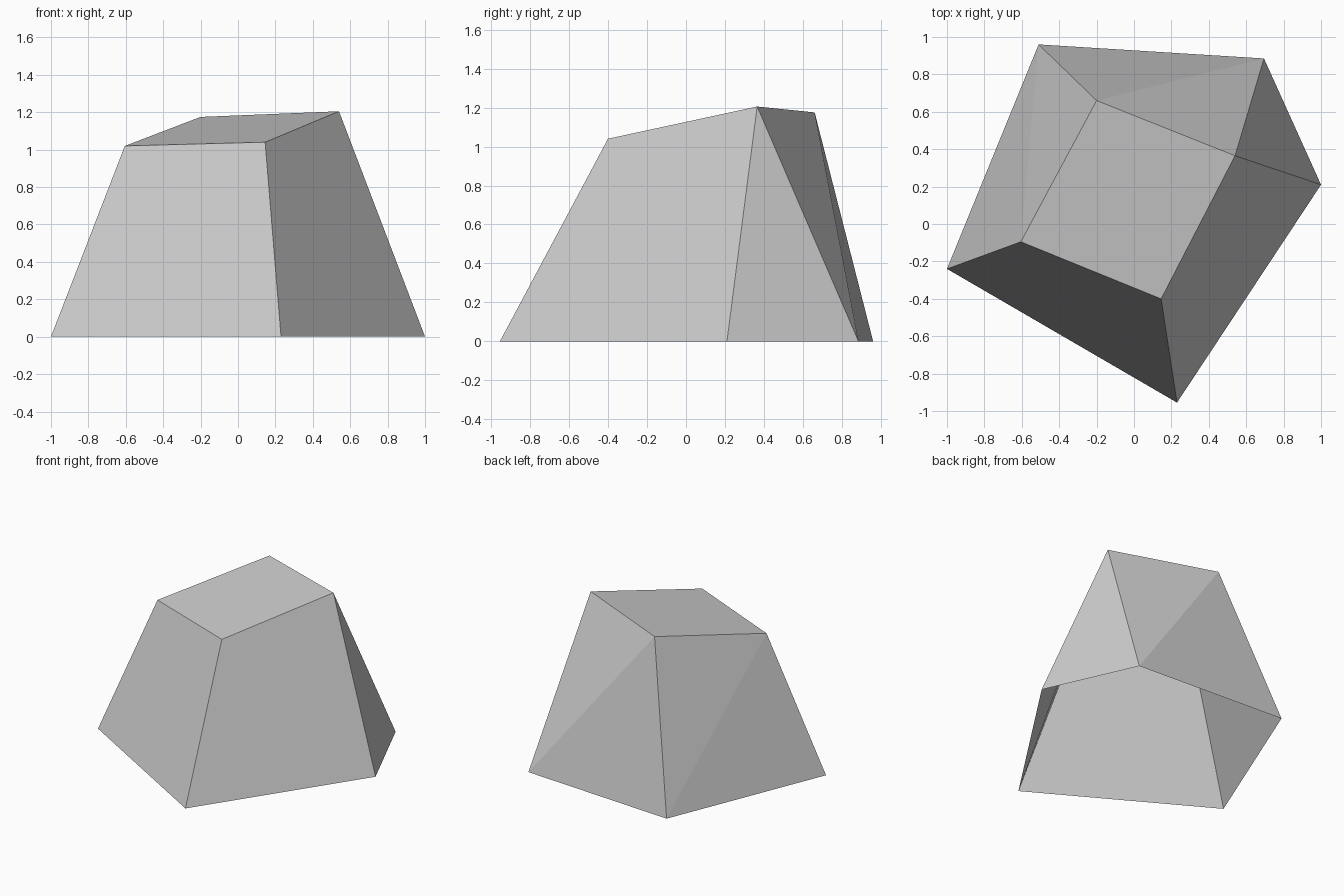
import bpy
import bmesh

cube = bpy.data.objects.get("Cube")
if cube:
    bpy.data.objects.remove(cube, do_unlink=True)

# Plain grey material
grey = bpy.data.materials.new("light grey")
grey.use_nodes = True
colour = (0.6, 0.6, 0.6, 1)
grey.diffuse_color = colour
grey.node_tree.nodes["Principled BSDF"].inputs["Base Color"].default_value = colour

# Five-cornered ground outline and tilted four-cornered cap
bm = bmesh.new()
left, front, right, back_right, back_left = [
    bm.verts.new((x, y, 0)) for x, y in
    [(-1, -0.24), (0.23, -0.955), (1, 0.21), (0.695, 0.885), (-0.51, 0.96)]]
cap_left, cap_front, cap_right, cap_back = cap = [
    bm.verts.new(p) for p in
    [(-0.605, -0.095, 1.02), (0.145, -0.4, 1.04),
     (0.54, 0.365, 1.205), (-0.2, 0.66, 1.175)]]

# Cap and sloping walls; the underside stays open, bent walls are split
for corners in [
    cap,
    (left, front, cap_front, cap_left),
    (front, right, cap_right, cap_front),
    (right, back_right, cap_right),
    (back_right, cap_back, cap_right),
    (back_right, back_left, cap_back),
    (back_left, cap_left, cap_back),
    (back_left, left, cap_left),
]:
    bm.faces.new(corners)

mesh = bpy.data.meshes.new("faceted_block")
bm.to_mesh(mesh)
bm.free()
mesh.materials.append(grey)
block = bpy.data.objects.new("faceted_block", mesh)
bpy.context.scene.collection.objects.link(block)
